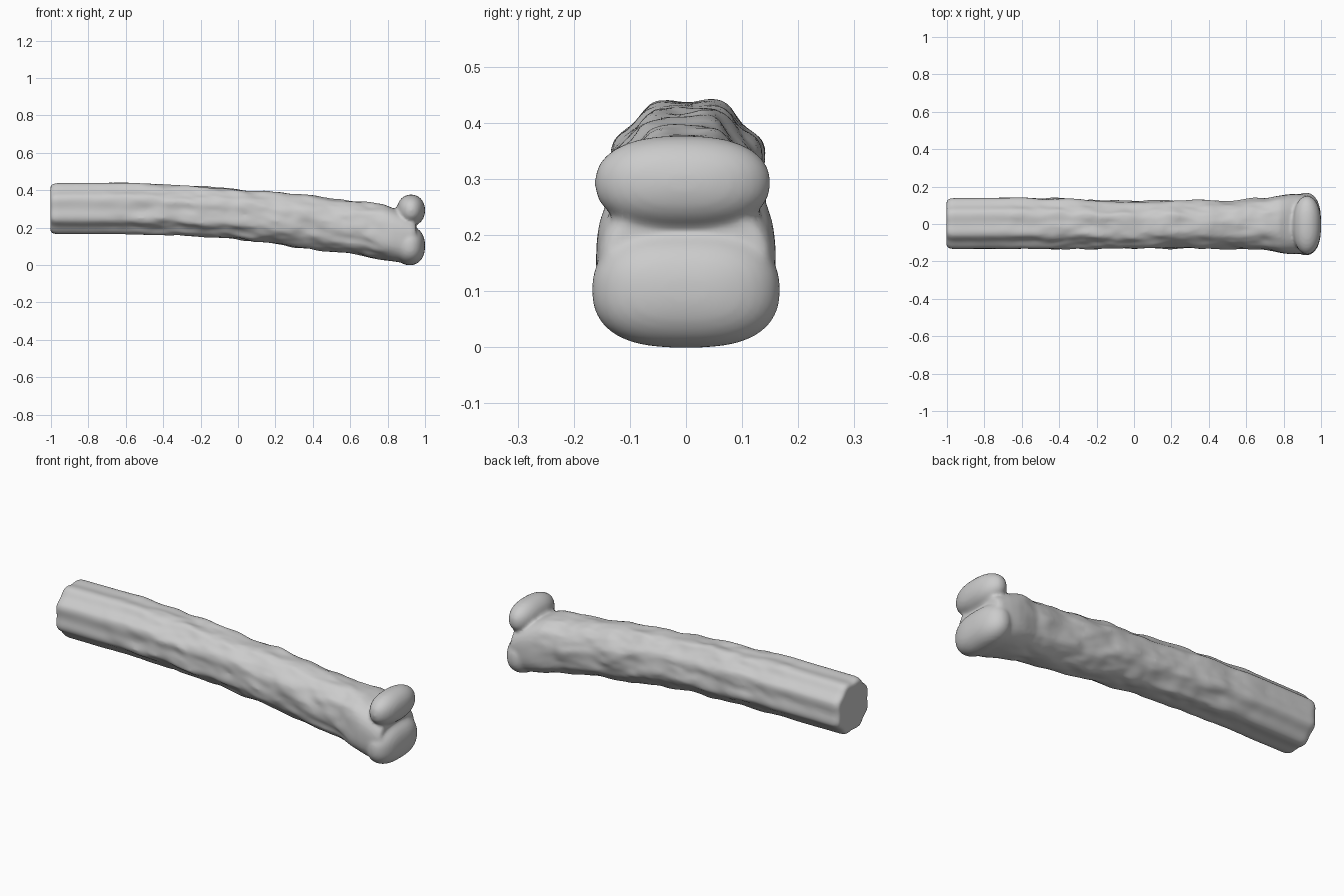
import bpy, bmesh, math
from mathutils import Vector, noise

if "Cube" in bpy.data.objects:
    bpy.data.objects.remove(bpy.data.objects["Cube"])

# Shaft stations: x, bottom z, top z, half width, y centre
STATIONS = [
    (-1.003, .178, .424, .122, .002), (-.992, .168, .435, .133, .002),
    (-.97, .163, .440, .138, .002), (-.6, .163, .442, .138, .004),
    (-.4, .160, .433, .137, .002), (-.2, .150, .420, .132, -.002),
    (0, .138, .407, .128, -.006), (.2, .113, .392, .130, -.003),
    (.4, .084, .371, .128, -.002), (.6, .060, .346, .133, -.002),
    (.7, .043, .335, .138, 0), (.78, .028, .325, .154, 0),
    (.83, .020, .305, .160, 0), (.88, .012, .285, .160, 0),
    (.93, .012, .260, .156, 0), (.952, .03, .245, .145, 0),
]
SIDES = 64


def station(x):
    for a, b in zip(STATIONS, STATIONS[1:]):
        if x <= b[0]:
            t = (x - a[0]) / (b[0] - a[0])
            return [p + (q - p) * t for p, q in zip(a, b)][1:]
    return STATIONS[-1][1:]


def spow(v, p):
    return math.copysign(abs(v) ** p, v)


def add_shaft(bm):
    xs = sorted({s[0] for s in STATIONS} | {-.96 + i * .015 for i in range(127)})
    rings = []
    for x in xs:
        zb, zt, w, yc = station(x)
        h, zc = (zt - zb) / 2, (zt + zb) / 2
        # surface lumps fade out toward the cut end and the joint
        fade = min(1, max(.12, (x + .85) / .5)) * min(1, max(0, (.85 - x) / .15))
        box = .92 if x < .65 else .92 - min(1, (x - .65) / .15) * .2
        ring = []
        for k in range(SIDES):
            a = 2 * math.pi * k / SIDES
            c, s = math.cos(a), math.sin(a)
            n = noise.noise(Vector((x * 7, c * 2.2, s * 2.2 + 5)))
            n += .5 * noise.noise(Vector((x * 15, c * 5, s * 5 + 9)))
            ridge = .006 * math.cos(8 * a) * min(1, max(0, .6 - x))
            r = 1 + (n * .011 * fade - ridge) / .138
            ring.append(bm.verts.new((x, yc + w * r * spow(c, box),
                                      zc + h * r * spow(s, box))))
        rings.append(ring)
    for r0, r1 in zip(rings, rings[1:]):
        for k in range(SIDES):
            j = (k + 1) % SIDES
            bm.faces.new((r0[k], r0[j], r1[j], r1[k]))
    bm.faces.new(rings[0][::-1])
    bm.faces.new(rings[-1])


def add_knob(bm, centre, radii, powers, bend=0):
    verts = bmesh.ops.create_uvsphere(bm, u_segments=48, v_segments=32, radius=1)["verts"]
    for v in verts:
        p = [c + r * spow(q, e) for c, r, q, e in zip(centre, radii, v.co, powers)]
        p[2] += bend * p[1] ** 2
        v.co = p


bm = bmesh.new()
add_shaft(bm)
# Rounded knuckles at the joint end
add_knob(bm, (.925, -.006, .293), (.075, .157, .084), (1, .82, .9))
add_knob(bm, (.918, 0, .102), (.082, .168, .103), (.95, .72, .85))
bmesh.ops.recalc_face_normals(bm, faces=bm.faces)
mesh = bpy.data.meshes.new("bone")
bm.to_mesh(mesh)
bm.free()
bone = bpy.data.objects.new("bone", mesh)
bpy.context.collection.objects.link(bone)

# Fuse the parts into one skin and soften the seams
fuse = bone.modifiers.new("fuse", 'REMESH')
fuse.mode = 'VOXEL'
fuse.voxel_size = .009
fuse.use_smooth_shade = True
soft = bone.modifiers.new("soften", 'SMOOTH')
soft.factor = .5
soft.iterations = 6
